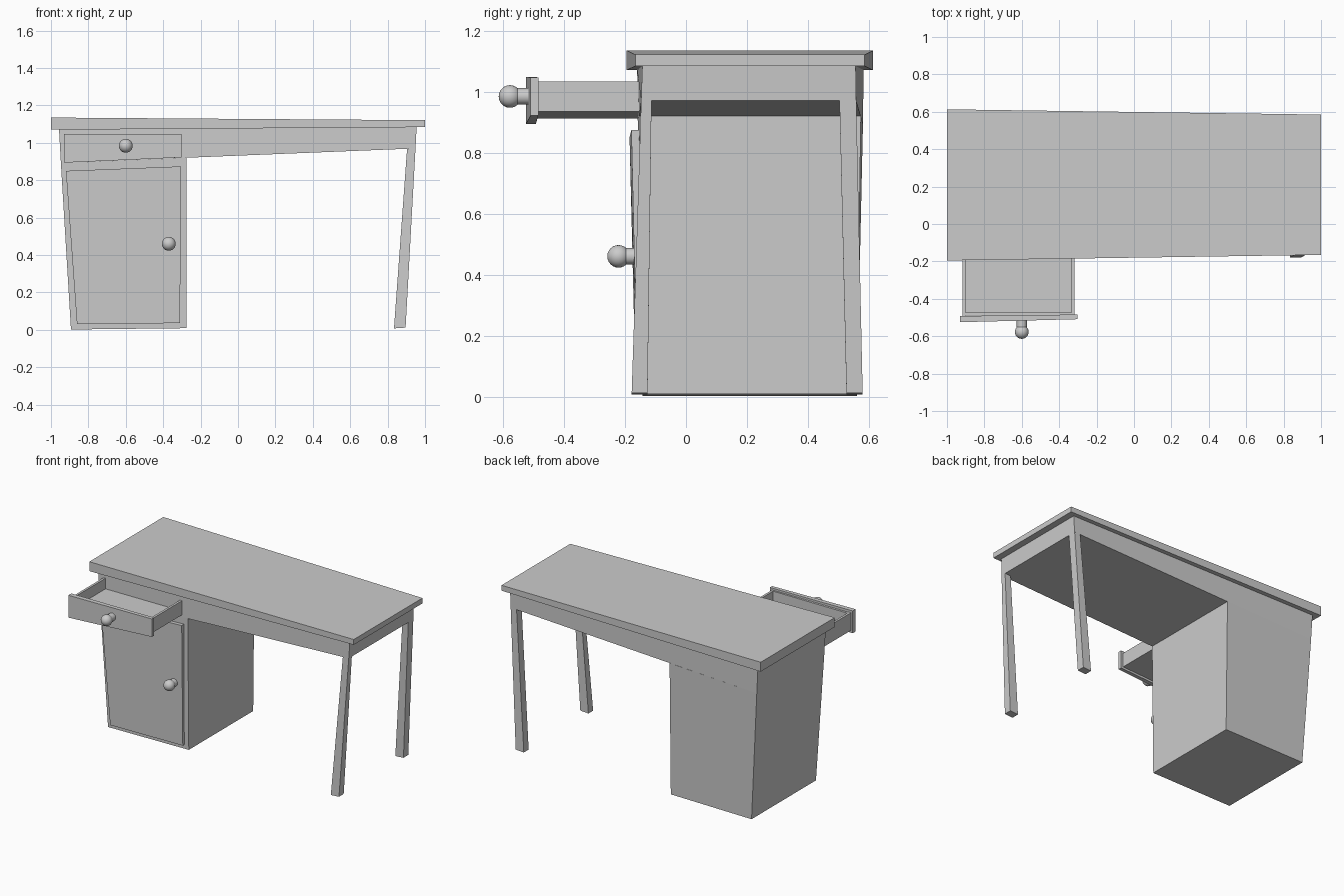
import bpy, bmesh
from math import radians
from mathutils import Matrix

if "Cube" in bpy.data.objects:
    bpy.data.objects.remove(bpy.data.objects["Cube"])


def make_object(name, bm):
    bmesh.ops.recalc_face_normals(bm, faces=bm.faces)
    mesh = bpy.data.meshes.new(name)
    bm.to_mesh(mesh)
    bm.free()
    ob = bpy.data.objects.new(name, mesh)
    bpy.context.collection.objects.link(ob)
    return ob


def skewed_box(name, left, right):
    """Box lofted between two ends; each end is a bottom and a top edge
    given as (x, y_front, y_back, z)."""
    bm = bmesh.new()
    rings = []
    for bottom, top in (left, right):
        (xb, fb, kb, zb), (xt, ft, kt, zt) = bottom, top
        rings.append([bm.verts.new(c) for c in
                      ((xb, fb, zb), (xb, kb, zb), (xt, kt, zt), (xt, ft, zt))])
    a, b = rings
    bm.faces.new(a)
    bm.faces.new(b[::-1])
    for i in range(4):
        j = (i + 1) % 4
        bm.faces.new((a[i], b[i], b[j], a[j]))
    return make_object(name, bm)


def knob(name, x, y, z, back):
    """Ball on a short stem, axis along y."""
    bm = bmesh.new()
    turn = Matrix.Rotation(radians(90), 4, 'X')
    bmesh.ops.create_uvsphere(bm, u_segments=24, v_segments=12, radius=0.037,
                              matrix=Matrix.Translation((x, y, z)) @ turn)
    bmesh.ops.create_cone(bm, cap_ends=True, segments=24, radius1=0.027, radius2=0.027,
                          depth=back - y - 0.015,
                          matrix=Matrix.Translation((x, (y + 0.015 + back) / 2, z)) @ turn)
    ob = make_object(name, bm)
    bpy.context.view_layer.objects.active = ob
    ob.select_set(True)
    bpy.ops.object.shade_smooth_by_angle(angle=radians(35))
    ob.select_set(False)


# Tapered table top
skewed_box("table_top",
           ((-1, -0.195, 0.613, 1.070), (-1, -0.195, 0.613, 1.135)),
           ((1, -0.165, 0.585, 1.084), (1, -0.165, 0.585, 1.121)))

# Frame under the top
skewed_box("frame",
           ((-0.947, -0.158, 0.580, 0.893), (-0.957, -0.160, 0.582, 1.072)),
           ((0.949, -0.147, 0.558, 0.970), (0.955, -0.143, 0.556, 1.085)))

# Cabinet
skewed_box("cabinet",
           ((-0.893, -0.143, 0.560, 0.002), (-0.947, -0.158, 0.580, 0.893)),
           ((-0.276, -0.143, 0.560, 0.009), (-0.276, -0.154, 0.573, 0.920)))

# Splayed legs
for name, f_bot, k_bot, f_top, k_top in (
        ("front_leg", -0.178, -0.126, -0.147, -0.113),
        ("back_leg", 0.526, 0.579, 0.503, 0.558)):
    skewed_box(name,
               ((0.834, f_bot, k_bot, 0.008), (0.904, f_top, k_top, 0.968)),
               ((0.896, f_bot, k_bot, 0.012), (0.949, f_top, k_top, 0.970)))

# Door
skewed_box("door",
           ((-0.861, -0.165, -0.130, 0.032), (-0.920, -0.185, -0.140, 0.850)),
           ((-0.310, -0.160, -0.130, 0.036), (-0.305, -0.179, -0.140, 0.874)))
knob("door_knob", -0.37, -0.221, 0.46, -0.150)

# Drawer front
skewed_box("drawer_front",
           ((-0.929, -0.525, -0.492, 0.894), (-0.929, -0.525, -0.492, 1.048)),
           ((-0.302, -0.509, -0.484, 0.922), (-0.302, -0.509, -0.484, 1.046)))
knob("drawer_knob", -0.60, -0.577, 0.984, -0.505)


# Open drawer tray: floor, two sides and an inner front wall
def underside(x):
    return 0.911 + (x + 0.917) * 0.04


def tray_part(name, x0, x1, y_front, y_back, top):
    skewed_box(name, *[((x, y_front, y_back, underside(x)),
                        (x, y_front, y_back, top)) for x in (x0, x1)])


tray_part("drawer_floor", -0.910, -0.325, -0.486, -0.10, 0.960)
tray_part("drawer_left_side", -0.917, -0.901, -0.493, -0.10, 1.033)
tray_part("drawer_right_side", -0.334, -0.318, -0.486, -0.10, 1.033)
tray_part("drawer_inner_front", -0.901, -0.334, -0.488, -0.473, 1.033)
